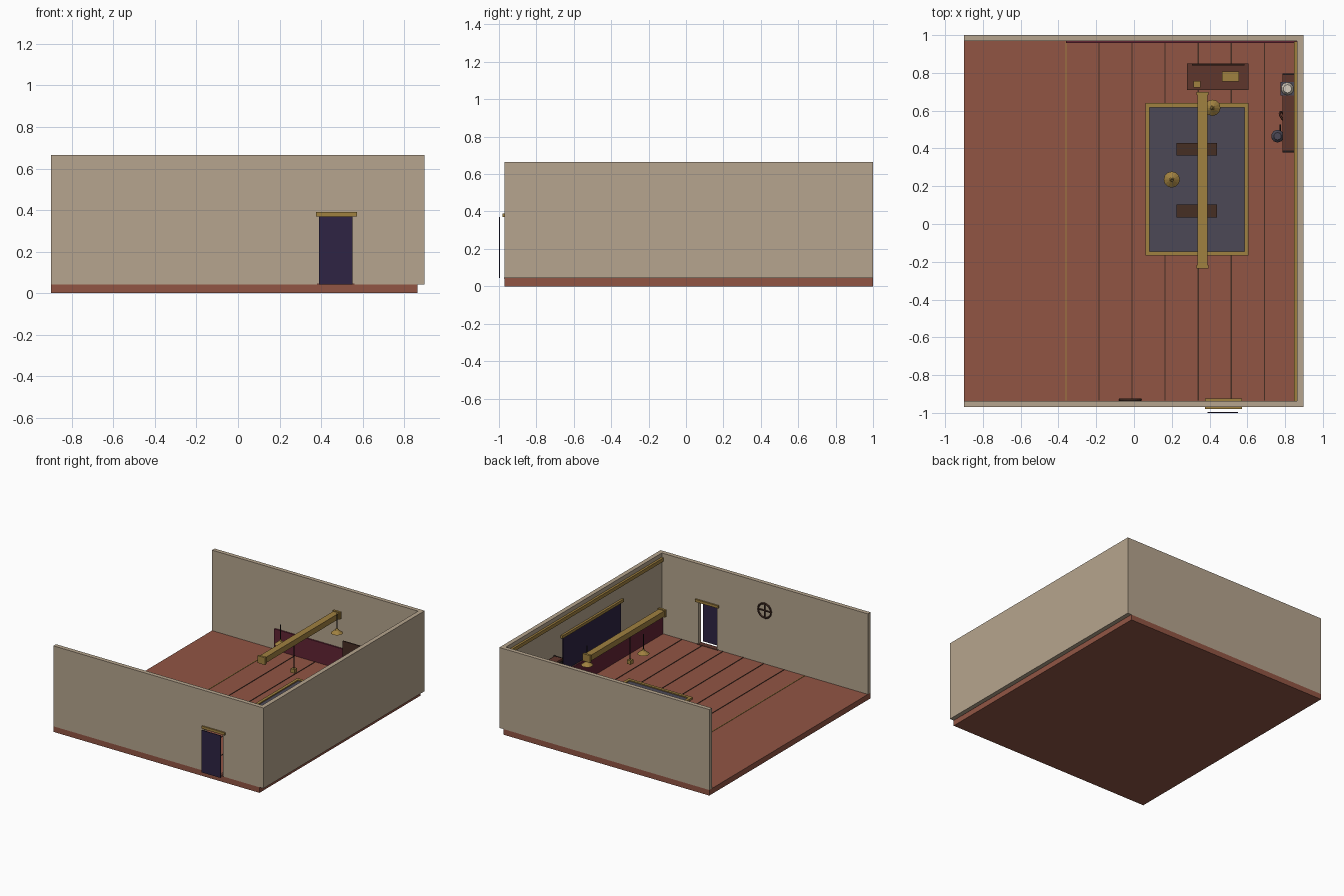
import bpy, bmesh, math
from mathutils import Matrix, Vector

if "Cube" in bpy.data.objects:
    bpy.data.objects.remove(bpy.data.objects["Cube"])


def mat(name, r, g, b):
    m = bpy.data.materials.new(name)
    m.diffuse_color = [(c / 255 / 12.92 if c < 11 else ((c / 255 + 0.055) / 1.055) ** 2.4)
                       for c in (r, g, b)] + [1]
    m.use_nodes = True
    m.node_tree.nodes["Principled BSDF"].inputs["Base Color"].default_value = m.diffuse_color
    return m


PLASTER = mat("plaster", 182, 165, 142)
FLOOR = mat("red_boards", 145, 85, 68)
GOLD = mat("golden_wood", 160, 129, 64)
NAVY = mat("night_blue", 46, 36, 68)
MAROON = mat("maroon_panel", 98, 36, 52)
SLATE = mat("slate_cloth", 76, 73, 86)
BROWN = mat("dark_brown", 70, 46, 36)
MAHOGANY = mat("mahogany", 94, 54, 44)
BLACK = mat("black_iron", 32, 27, 27)
CREAM = mat("cream", 215, 205, 190)


def finish(name, bm, m):
    bmesh.ops.recalc_face_normals(bm, faces=bm.faces)
    me = bpy.data.meshes.new(name)
    bm.to_mesh(me)
    bm.free()
    me.materials.append(m)
    ob = bpy.data.objects.new(name, me)
    bpy.context.collection.objects.link(ob)
    return ob


def box(name, x0, x1, y0, y1, z0, z1, m):
    bm = bmesh.new()
    bmesh.ops.create_cube(bm, size=1)
    for v in bm.verts:
        v.co = (x0 if v.co.x < 0 else x1, y0 if v.co.y < 0 else y1, z0 if v.co.z < 0 else z1)
    return finish(name, bm, m)


def cone(name, x, y, z0, z1, r0, r1, m, n=12):
    bm = bmesh.new()
    bmesh.ops.create_cone(bm, cap_ends=True, segments=n, radius1=r0, radius2=r1, depth=z1 - z0,
                          matrix=Matrix.Translation((x, y, (z0 + z1) / 2)))
    return finish(name, bm, m)


def ring(name, centre, radius, tube, m, axis, n=20):
    bpy.ops.mesh.primitive_torus_add(location=centre, major_radius=radius, minor_radius=tube,
                                     major_segments=n, minor_segments=6,
                                     rotation=Vector(axis).to_track_quat('Z', 'Y').to_euler())
    ob = bpy.context.object
    ob.name = name
    ob.data.materials.append(m)
    return ob


F = 0.043   # floor level
T = 0.665   # wall top

# Floor, board seams
box("floor", -0.9, 0.863, -0.97, 1.0, 0, F, FLOOR)
for i in range(7):
    x = -0.36 + 0.175 * i
    box("board_seam", x - 0.003, x + 0.003, -0.935, 0.965, F - 0.002, F + 0.003, BROWN if i else GOLD)

# Walls, the front one with a doorway notch
box("back_wall", -0.9, 0.897, 0.968, 1.0, F, T, PLASTER)
box("right_wall", 0.863, 0.897, -0.937, 0.968, F, T, PLASTER)
bm = bmesh.new()
outline = [(-0.9, F), (0.39, F), (0.39, 0.372), (0.55, 0.372), (0.55, F), (0.897, F), (0.897, T), (-0.9, T)]
face = bm.faces.new([bm.verts.new((x, -0.97, z)) for x, z in outline])
ext = bmesh.ops.extrude_face_region(bm, geom=[face])
bmesh.ops.translate(bm, vec=(0, 0.033, 0), verts=[v for v in ext["geom"] if isinstance(v, bmesh.types.BMVert)])
finish("front_wall", bm, PLASTER)

# Doorway: panel standing outside, lintel, threshold
box("door_panel", 0.39, 0.55, -1.0, -0.995, F, 0.37, NAVY)
box("door_lintel", 0.375, 0.572, -0.98, -0.925, 0.37, 0.39, GOLD)
box("threshold", 0.38, 0.56, -0.972, -0.93, F - 0.001, F + 0.003, MAHOGANY)

# Wainscot and cornice
box("back_wainscot", -0.36, 0.863, 0.957, 0.969, F, 0.205, MAROON)
box("right_wainscot", 0.852, 0.864, -0.936, 0.957, F, 0.205, MAROON)
box("right_cornice", 0.846, 0.864, -0.936, 0.967, 0.605, 0.633, GOLD)

# Window on the right wall
box("window_pane", 0.855, 0.864, -0.425, 0.275, 0.215, 0.48, NAVY)
box("window_head", 0.846, 0.864, -0.45, 0.298, 0.478, 0.5, GOLD)

# Round wheel on the inside of the front wall
ring("wall_wheel", (-0.02, -0.931, 0.457), 0.055, 0.007, BROWN, (0, 1, 0))
box("wheel_spoke_across", -0.075, 0.035, -0.937, -0.928, 0.453, 0.461, BROWN)
box("wheel_spoke_upright", -0.024, -0.016, -0.937, -0.928, 0.402, 0.512, BROWN)

# Overhead beam with end caps
box("beam", 0.337, 0.388, -0.225, 0.69, 0.588, 0.632, GOLD)
for y in (-0.235, 0.682):
    box("beam_cap", 0.331, 0.394, y, y + 0.018, 0.582, 0.638, GOLD)

# Hanging lamps
for x, y in ((0.415, 0.615), (0.2, 0.235)):
    cone("lamp_cord", x, y, 0.54, 0.662, 0.0035, 0.0035, BLACK, 6)
    cone("lamp_shade", x, y, 0.512, 0.536, 0.043, 0.012, GOLD, 12)
    cone("lamp_cap", x, y, 0.535, 0.548, 0.012, 0.007, GOLD, 12)

# Block hanging under the beam
cone("block_cord", 0.362, 0.165, 0.39, 0.59, 0.0035, 0.0035, BLACK, 6)
box("hanging_block", 0.346, 0.378, 0.149, 0.181, 0.365, 0.395, GOLD)

# Rug with raised border, two low benches
box("rug", 0.065, 0.6, -0.16, 0.635, F, 0.05, SLATE)
for x in (0.06, 0.585):
    box("rug_border_side", x, x + 0.022, -0.168, 0.64, F, 0.058, GOLD)
for y in (-0.168, 0.618):
    box("rug_border_end", 0.082, 0.585, y, y + 0.022, F, 0.058, GOLD)
for y in (0.035, 0.362):
    box("bench_seat", 0.225, 0.44, y, y + 0.068, 0.085, 0.103, BROWN)
    for x in (0.24, 0.405):
        box("bench_leg", x, x + 0.02, y + 0.01, y + 0.058, 0.048, 0.086, BROWN)

# Desk with back board and things on it
box("desk_top", 0.28, 0.607, 0.71, 0.85, 0.15, 0.17, MAHOGANY)
for x in (0.29, 0.575):
    for y in (0.72, 0.818):
        box("desk_leg", x, x + 0.022, y, y + 0.022, F, 0.151, MAHOGANY)
box("desk_back_board", 0.308, 0.585, 0.838, 0.848, 0.17, 0.335, BROWN)
box("desk_book", 0.465, 0.555, 0.755, 0.808, 0.17, 0.182, GOLD)
box("desk_box", 0.315, 0.353, 0.722, 0.756, 0.17, 0.2, GOLD)

# Wall shelf with brackets
box("wall_shelf", 0.785, 0.853, 0.385, 0.79, 0.358, 0.376, MAHOGANY)
for y in (0.379, 0.788):
    box("shelf_bracket", 0.787, 0.862, y, y + 0.009, 0.31, 0.377, BLACK)
# Pot on the shelf
box("pot_base", 0.775, 0.848, 0.68, 0.752, 0.376, 0.382, SLATE)
cone("pot_body", 0.812, 0.716, 0.382, 0.412, 0.034, 0.022, CREAM, 10)
# Jug and ring below the shelf edge
cone("jug_body", 0.76, 0.465, 0.27, 0.335, 0.034, 0.034, SLATE, 10)
cone("jug_neck", 0.76, 0.465, 0.335, 0.35, 0.034, 0.02, SLATE, 10)
ring("jug_handle", (0.775, 0.508, 0.31), 0.016, 0.004, BLACK, (1, 0, 0), 12)
ring("hanging_ring", (0.788, 0.57, 0.32), 0.026, 0.006, MAHOGANY, (1, 0.6, 0.5), 14)
